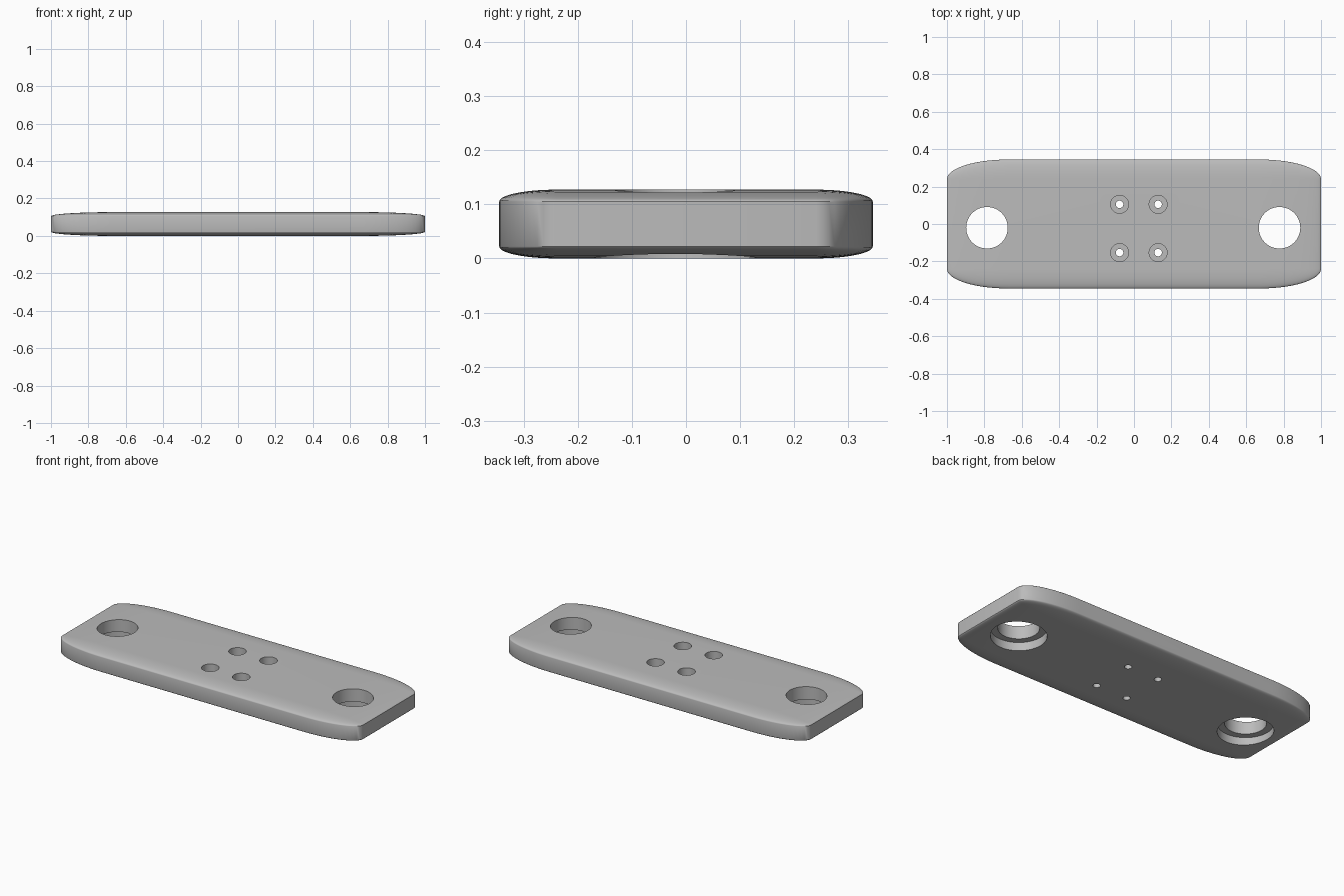
import bpy, bmesh, math
from mathutils import Matrix, Vector

if "Cube" in bpy.data.objects:
    bpy.data.objects.remove(bpy.data.objects["Cube"], do_unlink=True)

LENGTH, WIDTH, HEIGHT = 2.0, 0.69, 0.127
ROUND = Vector((0.33, 0.105, 0.022))   # rounding radius along each axis
LEDGE = 0.05                           # height of the step inside every hole

# Material
grey = bpy.data.materials.new("plain grey")
grey.use_nodes = True
colour = (0.5, 0.5, 0.5, 1)
grey.diffuse_color = colour
grey.node_tree.nodes["Principled BSDF"].inputs["Base Color"].default_value = colour


def add_object(name, bm):
    mesh = bpy.data.meshes.new(name)
    bm.to_mesh(mesh)
    bm.free()
    mesh.materials.append(grey)
    obj = bpy.data.objects.new(name, mesh)
    bpy.context.collection.objects.link(obj)
    return obj


def stepped_pin(bm, x, y, low_radius, high_radius, sides):
    """Closed pin that changes radius at the ledge height."""
    rings = []
    for r, z in ((low_radius, -0.1), (low_radius, LEDGE), (high_radius, LEDGE), (high_radius, 0.3)):
        angles = [math.tau * i / sides for i in range(sides)]
        rings.append([bm.verts.new((x + r * math.cos(a), y + r * math.sin(a), z)) for a in angles])
    for low, high in zip(rings, rings[1:]):
        for i in range(sides):
            j = (i + 1) % sides
            bm.faces.new((low[i], low[j], high[j], high[i]))
    bm.faces.new(rings[0][::-1])
    bm.faces.new(rings[-1])


# Plate: evenly rounded box, then stretched so the rounding becomes elliptical
bm = bmesh.new()
bmesh.ops.create_cube(bm, size=1)
size = Vector((LENGTH, WIDTH, HEIGHT))
bmesh.ops.scale(bm, vec=[s / r for s, r in zip(size, ROUND)], verts=bm.verts)
bmesh.ops.bevel(bm, geom=bm.edges[:], offset=1, offset_type='OFFSET',
                segments=14, profile=0.5, affect='EDGES')
bmesh.ops.scale(bm, vec=ROUND, verts=bm.verts)
bmesh.ops.translate(bm, vec=(0, 0, HEIGHT / 2), verts=bm.verts)
plate = add_object("plate", bm)

# Cutter: two large holes wider below, four screw holes wider above
bm = bmesh.new()
for x in (-0.786, 0.778):
    stepped_pin(bm, x, -0.02, 0.15, 0.111, 64)
for x in (-0.077, 0.129):
    for y in (-0.153, 0.105):
        stepped_pin(bm, x, y, 0.02, 0.048, 40)
cutter = add_object("hole_cutter", bm)
cutter.hide_render = True

# Cut the holes and tidy up
cut = plate.modifiers.new("holes", 'BOOLEAN')
cut.operation = 'DIFFERENCE'
cut.solver = 'EXACT'
cut.object = cutter
bpy.ops.object.select_all(action='DESELECT')
bpy.context.view_layer.objects.active = plate
plate.select_set(True)
bpy.ops.object.modifier_apply(modifier=cut.name)
bpy.data.objects.remove(cutter, do_unlink=True)
bpy.ops.object.shade_smooth_by_angle(angle=math.radians(30))
